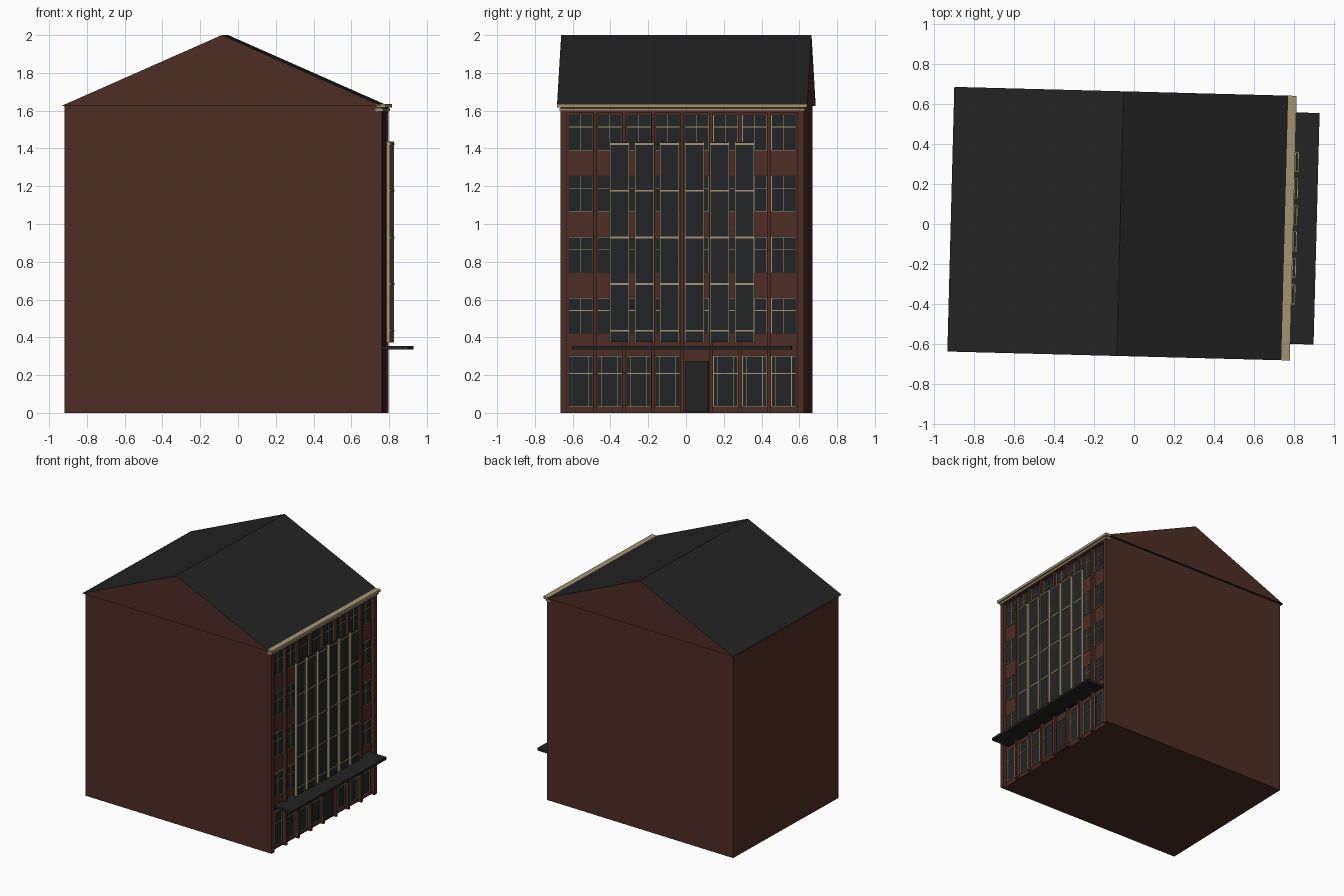
import bpy, bmesh, math
from mathutils import Matrix

cube = bpy.data.objects.get("Cube")
if cube:
    bpy.data.objects.remove(cube, do_unlink=True)


def material(name, color):
    m = bpy.data.materials.new(name)
    m.use_nodes = True
    m.diffuse_color = (*color, 1)
    m.node_tree.nodes["Principled BSDF"].inputs["Base Color"].default_value = (*color, 1)
    return m


BRICK = material("brown brick", (0.074, 0.026, 0.018))
SLATE = material("dark slate", (0.017, 0.017, 0.017))
GLASS = material("dark glass", (0.017, 0.018, 0.019))
STONE = material("tan trim", (0.36, 0.29, 0.165))

# The whole building is turned slightly on its plot
TURN = Matrix.Rotation(math.radians(-1.5), 4, "Z")


def add_object(name, bm, *mats):
    bmesh.ops.recalc_face_normals(bm, faces=bm.faces)
    me = bpy.data.meshes.new(name)
    bm.to_mesh(me)
    bm.free()
    for m in mats:
        me.materials.append(m)
    ob = bpy.data.objects.new(name, me)
    ob.matrix_world = TURN
    bpy.context.collection.objects.link(ob)
    return ob


def box(bm, x, y, z):
    """Box from three (low, high) ranges."""
    size = [b - a for a, b in (x, y, z)]
    mid = [(a + b) / 2 for a, b in (x, y, z)]
    bmesh.ops.create_cube(bm, size=1, matrix=Matrix.Translation(mid) @ Matrix.Diagonal((*size, 1)))


def span(centre, width):
    return (centre - width / 2, centre + width / 2)


def boxes(name, mat, items):
    bm = bmesh.new()
    for item in items:
        box(bm, *item)
    return add_object(name, bm, mat)


WALL = 0.753          # facade plane
HALF = 0.645          # half the facade width
EAVE = 1.625
PITCH = 0.1535        # bay spacing
bays = [(i - 3.5) * PITCH for i in range(8)]

boxes("main_walls", BRICK, [((-0.903, WALL), (-HALF, HALF), (0, EAVE))])

# Gabled roof: slate slopes, brick gable ends
bm = bmesh.new()
profile = [(-0.918, EAVE), (0.78, EAVE), (-0.069, 2.0)]
end = bm.faces.new([bm.verts.new((x, -0.663, z)) for x, z in profile])
new = bmesh.ops.extrude_face_region(bm, geom=[end])["geom"]
bmesh.ops.translate(bm, vec=(0, 1.326, 0), verts=[v for v in new if isinstance(v, bmesh.types.BMVert)])
bm.normal_update()
for f in bm.faces:
    f.material_index = 1 if abs(f.normal.y) > 0.9 else 0
add_object("gable_roof", bm, SLATE, BRICK)

# Cornice in two steps
boxes("cornice", STONE, [
    ((0.752, 0.798), (-0.663, 0.663), (1.616, 1.636)),
    ((0.745, 0.788), (-0.65, 0.65), (1.597, 1.611)),
])
boxes("cornice_core", BRICK, [((0.74, 0.78), (-HALF, HALF), (1.588, 1.62))])

# Pilasters between the bays, wider at the corners
boxes("pilasters", BRICK, [
    ((0.74, 0.78), span(k * PITCH + (0.014 if k == 4 else -0.014 if k == -4 else 0),
                        0.034 if abs(k) == 4 else 0.02), (0, 1.6))
    for k in range(-4, 5)])

# Windows: glass plate, frame and glazing bars
glass, bars = [], []


def window(y, z0, z1, uprights, width=0.132):
    glass.append(((WALL - 0.005, WALL + 0.005), span(y, width), (z0, z1)))
    depth, t = (WALL, WALL + 0.009), 0.004
    for side in (-1, 1):
        bars.append((depth, span(y + side * (width - t) / 2, t), (z0, z1)))
    for z in (z0 + t / 2, z1 - t / 2, z0 + 0.65 * (z1 - z0)):
        bars.append((depth, span(y, width), span(z, t)))
    for off in uprights:
        bars.append((depth, span(y + off, t), (z0, z1)))


for i, y in enumerate(bays):
    for floor in range(4):
        z = 0.417 + floor * 0.3235
        window(y, z, z + 0.193, [0])
    if i != 4:
        window(y, 0.032, 0.303, [-0.042, 0.042])
boxes("window_glass", GLASS, glass)
boxes("window_bars", STONE, bars)

boxes("door", SLATE, [((0.745, 0.762), span(bays[4], 0.122), (0.005, 0.275))])

# Tall glazed screens standing in front of the facade
panes, frames = [], []
for i in range(6):
    y = (i - 2.5) * 0.1325
    panes.append(((0.801, 0.813), span(y, 0.1), (0.375, 1.435)))
    for side in (-1, 1):
        frames.append(((0.797, 0.816), span(y + side * 0.05, 0.006), (0.372, 1.437)))
    for z in (0.435, 0.682, 0.929, 1.176, 1.423):
        frames.append(((0.797, 0.819), span(y, 0.104), span(z, 0.009)))
boxes("screen_glass", GLASS, panes)
boxes("screen_frames", STONE, frames)

# Flat canopy over the ground floor
boxes("canopy", SLATE, [((0.75, 0.915), (-0.58, 0.58), (0.335, 0.355))])
